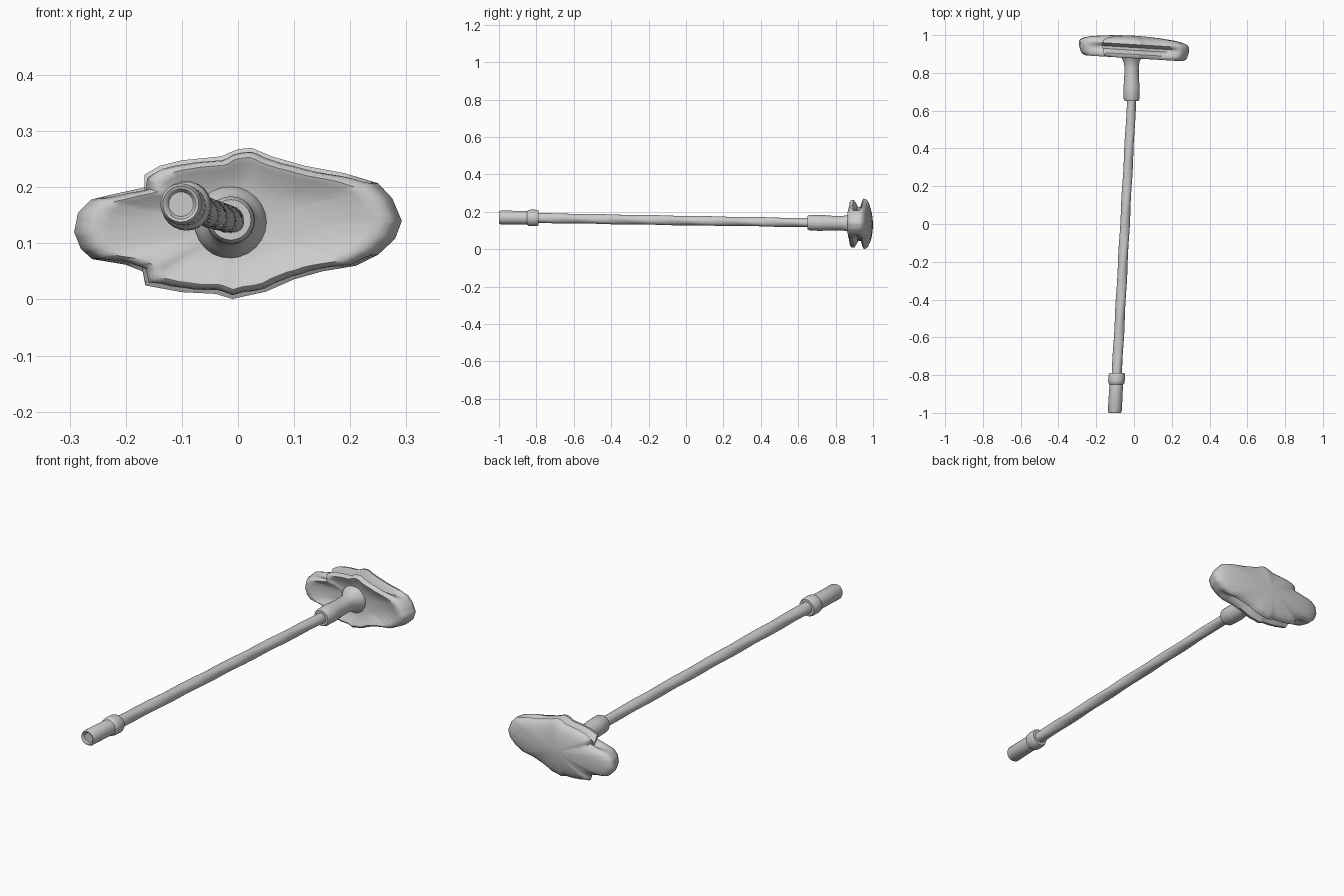
import bpy, math, random

if "Cube" in bpy.data.objects:
    bpy.data.objects.remove(bpy.data.objects["Cube"])
random.seed(3)


def loft(name, rings, angle=35):
    """Skin a list of equal-length closed rings and cap both ends."""
    n = len(rings[0])
    verts = [p for r in rings for p in r]
    faces = []
    for k in range(len(rings) - 1):
        for i in range(n):
            j = (i + 1) % n
            faces.append((k*n + i, k*n + j, (k+1)*n + j, (k+1)*n + i))
    for base in (0, (len(rings) - 1) * n):
        idx = [base + i for i in range(n)]
        faces.append(idx[::-1] if base == 0 else idx)
    me = bpy.data.meshes.new(name)
    me.from_pydata(verts, [], faces)
    ob = bpy.data.objects.new(name, me)
    bpy.context.collection.objects.link(ob)
    bpy.ops.object.select_all(action='DESELECT')
    ob.select_set(True)
    bpy.context.view_layer.objects.active = ob
    bpy.ops.object.mode_set(mode='EDIT')
    bpy.ops.mesh.select_all(action='SELECT')
    bpy.ops.mesh.normals_make_consistent(inside=False)
    bpy.ops.object.mode_set(mode='OBJECT')
    bpy.ops.object.shade_smooth_by_angle(angle=math.radians(angle))
    return ob


def axis(y):
    """Centre line of the slightly slanted pole."""
    t = min(y, 0.65) + 1
    return -0.102 + 0.054 * t, 0.17 - 0.017 * (y + 1)


def turned(name, profile, sides=24, ripple=0, twist=0):
    rings = []
    for y, r in profile:
        cx, cz = axis(y)
        ring = []
        for i in range(sides):
            a = 2 * math.pi * i / sides
            rr = r * (1 + ripple * math.cos(3 * a + twist * y))
            ring.append((cx + rr * math.cos(a), y, cz + rr * math.sin(a)))
        rings.append(ring)
    return loft(name, rings)


# Pole with a shallow spiral grain
steps = 90
turned("pole", [(-0.82 + 1.5 * i / steps, 0.027 - 0.003 * i / steps)
                for i in range(steps + 1)], ripple=0.04, twist=22)

# Handle end cap with a collar and dished end
turned("end_cap", [(-0.99, 0.002), (-0.99, 0.022), (-0.998, 0.027), (-1.0, 0.032),
                   (-0.99, 0.037), (-0.85, 0.036), (-0.843, 0.042), (-0.83, 0.044),
                   (-0.80, 0.044), (-0.788, 0.039), (-0.788, 0.02)])

# Socket that joins pole to head
turned("socket", [(0.65, 0.02), (0.65, 0.036), (0.662, 0.042), (0.72, 0.043),
                  (0.77, 0.039), (0.83, 0.038), (0.86, 0.042), (0.88, 0.053),
                  (0.90, 0.065), (0.92, 0.065)])

# Outline of the head in x, z
outline = [(-0.292, 0.12), (-0.285, 0.155), (-0.262, 0.178), (-0.22, 0.188), (-0.165, 0.2),
           (-0.167, 0.222), (-0.14, 0.238), (-0.10, 0.248), (-0.03, 0.255), (0.0, 0.268),
           (0.025, 0.27), (0.06, 0.255), (0.12, 0.238), (0.19, 0.225), (0.25, 0.207),
           (0.275, 0.18), (0.292, 0.14), (0.28, 0.108), (0.25, 0.08), (0.21, 0.06),
           (0.15, 0.05), (0.10, 0.036), (0.05, 0.014), (-0.01, 0.001), (-0.04, 0.01),
           (-0.10, 0.013), (-0.165, 0.025), (-0.17, 0.05), (-0.20, 0.062), (-0.26, 0.072),
           (-0.28, 0.09)]
fine = []
for k, (x0, z0) in enumerate(outline):
    x1, z1 = outline[(k + 1) % len(outline)]
    for t in (0, 1/3, 2/3):
        fine.append((x0 + (x1 - x0) * t, z0 + (z1 - z0) * t, random.uniform(-0.01, 0.01)))

# Head: dished front, grooved top and bottom edges, domed back
# each layer: y, outline scale, groove depth
layers = [(0.902, 0.02, 0), (0.899, 0.4, 0), (0.893, 0.66, 0), (0.880, 0.80, 0),
          (0.877, 0.87, 0), (0.884, 0.935, 0), (0.898, 0.965, 0.02), (0.910, 0.98, 0.16),
          (0.920, 0.99, 0.32), (0.934, 1.0, 0.32), (0.942, 1.0, 0.12), (0.950, 1.0, 0),
          (0.962, 0.975, 0), (0.973, 0.90, 0), (0.982, 0.76, 0), (0.990, 0.52, 0),
          (0.995, 0.27, 0), (0.997, 0.02, 0)]
CZ = 0.135
head = []
for y, s, groove in layers:
    ring = []
    for x, z, rough in fine:
        g = 1 - groove * max(0, min(1, (0.25 - abs(x)) / 0.08))
        edge = 1 + (rough if s < 1 else 0)
        ring.append((x * s, y - 0.06 * x * s, CZ + (z - CZ) * s * g * edge))
    head.append(ring)
loft("head", head, 50)
